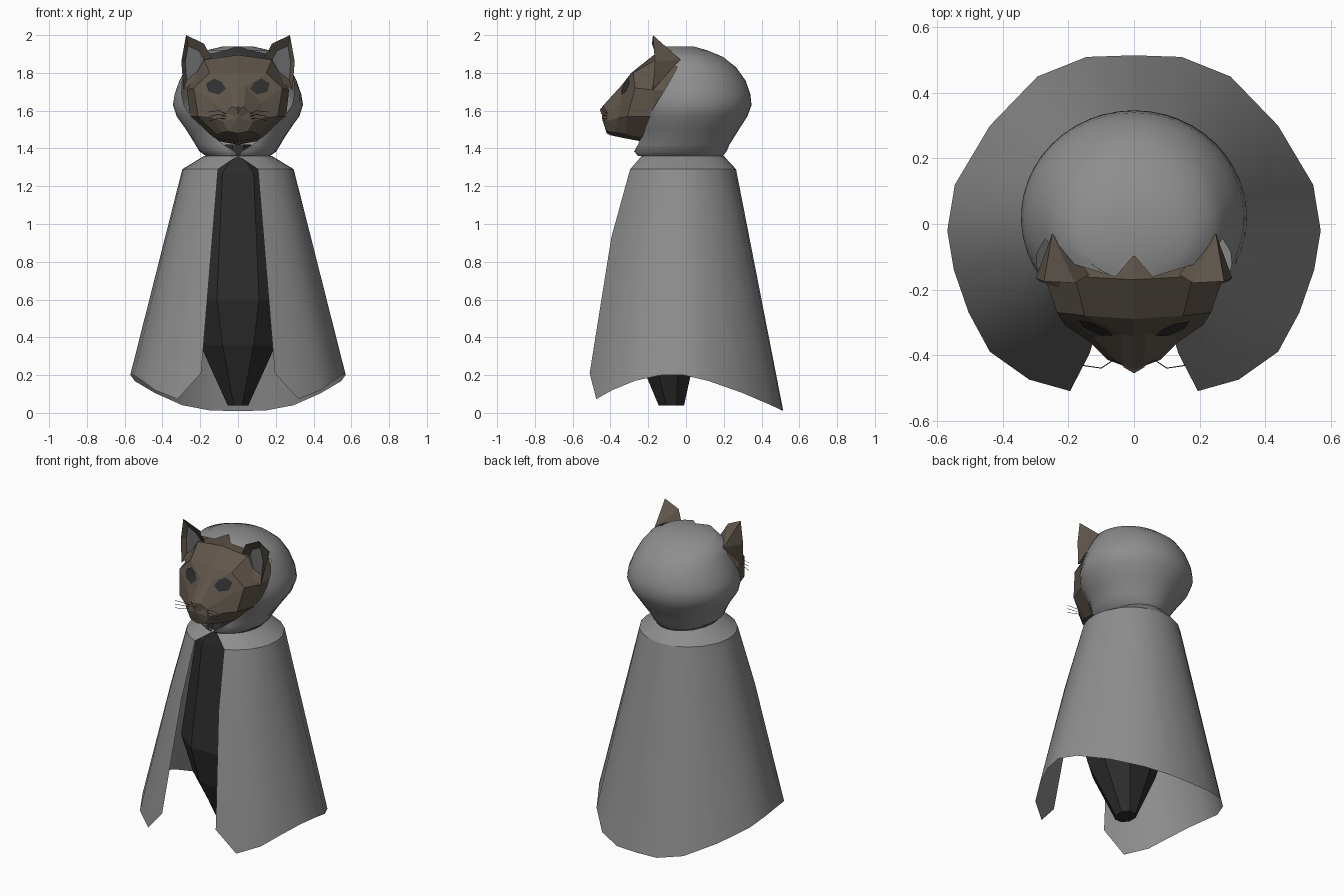
import bpy, bmesh, math
from mathutils import Vector
from mathutils.bvhtree import BVHTree

if "Cube" in bpy.data.objects:
    bpy.data.objects.remove(bpy.data.objects["Cube"])


def mat(name, r, g, b):
    m = bpy.data.materials.new(name)
    m.diffuse_color = (r, g, b, 1)
    m.use_nodes = True
    m.node_tree.nodes["Principled BSDF"].inputs["Base Color"].default_value = m.diffuse_color
    return m


CLOTH = mat("grey cloth", .27, .27, .27)
DARK = mat("dark garment", .026, .026, .026)
FUR = mat("brown fur", .115, .092, .070)
EYE = mat("eye black", .030, .030, .032)
EAR = mat("inner ear grey", .13, .13, .13)
NOSE = mat("nose brown", .14, .095, .075)


def finish(name, bm, mats, smooth=None, fix=True):
    if fix:
        bmesh.ops.recalc_face_normals(bm, faces=bm.faces)
    me = bpy.data.meshes.new(name)
    bm.to_mesh(me)
    for m in mats:
        me.materials.append(m)
    if smooth:
        me.shade_smooth()
        me.set_sharp_from_angle(angle=math.radians(smooth))
    ob = bpy.data.objects.new(name, me)
    bpy.context.collection.objects.link(ob)
    return ob


def loft(rings, closed=True, cap_start=False, cap_end=False):
    bm = bmesh.new()
    vs = [[bm.verts.new(p) for p in r] for r in rings]
    n = len(vs[0])
    for a, b in zip(vs, vs[1:]):
        for i in range(n if closed else n - 1):
            j = (i + 1) % n
            bm.faces.new((a[i], a[j], b[j], b[i]))
    if cap_start:
        bm.faces.new(vs[0])
    if cap_end:
        bm.faces.new(vs[-1])
    return bm


def both(half, first_on_axis=True):
    """Mirror a half outline in x; its last point lies on the axis."""
    rest = half[1:-1] if first_on_axis else half[:-1]
    return half + [(-x, y, z) for x, y, z in reversed(rest)]


# Cloak with shoulder collar: open sheet, hem dips at front tips and back
hem_xy = [(.195, -.51), (.32, -.475), (.44, -.39), (.505, -.27), (.55, -.14), (.57, -.02),
          (.547, .12), (.44, .30), (.295, .45), (.145, .51), (0, .515)]
angles = [21, 35, 52, 67, 79, 92, 108, 130, 148, 165, 180]


def hem_z(y):
    if y < -.05:
        return .205 - .135 * ((y + .05) / .43) ** 2
    return .205 - .195 * ((y + .05) / .565) ** 1.4


rows = [[], [], [], []]
for i, ((hx, hy), a) in enumerate(zip(hem_xy, angles)):
    s, c = math.sin(math.radians(a)), math.cos(math.radians(a))
    hem = Vector((hx, hy, .21 if i == 0 else hem_z(hy)))
    top = Vector((.295 * s, -.025 - .29 * c, 1.29))
    mid = top.lerp(hem, 1 / 3) + Vector((0, -.03 * max(0, c), 0))
    neck = Vector((0.002 if i == 0 else .18 * s, -.025 - .225 * c, 1.36))
    for row, p in zip(rows, (neck, top, mid, hem)):
        row.append(tuple(p))
finish("cloak", loft([both(r, False) for r in rows], closed=False), [CLOTH], 30)

# Hood: stacked elliptical arcs, each with its own front opening angle
hood_rows = [  # z, centre y, x radius, y radius, opening half angle
    (1.36, -.03, .17, .225, 2), (1.385, -.03, .205, .245, 5), (1.42, -.02, .225, .25, 20),
    (1.50, 0, .275, .28, 39), (1.57, .01, .325, .315, 49), (1.63, .02, .345, .327, 56),
    (1.69, .02, .335, .32, 63), (1.76, .01, .31, .305, 72), (1.83, 0, .275, .265, 80),
    (1.885, -.02, .235, .215, 64), (1.92, -.03, .165, .14, 20), (1.94, -.03, .08, .07, 3)]
STEPS = 32
rings = []
for z, cy, rx, ry, t0 in hood_rows:
    ring = []
    for k in range(STEPS + 1):
        t = math.radians(t0 + (360 - 2 * t0) * k / STEPS)
        ring.append((rx * math.sin(t), cy - ry * math.cos(t), z))
    rings.append(ring)
finish("hood", loft(rings, closed=False, cap_end=True), [CLOTH], 50)

# Dark body inside the cloak: eight-sided, tapering to the foot
body_rows = [(.04, .055, -.145, -.01), (.36, .20, -.28, .06), (.60, .27, -.33, .09),
             (1.27, .20, -.255, .14), (1.35, .08, -.235, .06), (1.42, .07, -.20, .05)]
rings = []
for z, rx, y0, y1 in body_rows:
    ring = []
    for k in range(8):
        t = math.radians(22.5 + 45 * k)
        ring.append((rx * 1.08 * math.cos(t), (y0 + y1) / 2 + (y1 - y0) / 2 * 1.08 * math.sin(t), z))
    rings.append(ring)
finish("body", loft(rings, True, True, True), [DARK])

# Low-poly cat head: cross-sections from the back to the muzzle
sections = [
    [(0, .05, 1.88), (.19, .03, 1.84), (.25, 0, 1.70), (.23, 0, 1.56), (.11, 0, 1.44), (0, 0, 1.42)],
    [(0, -.17, 1.895), (.18, -.16, 1.87), (.27, -.17, 1.71), (.255, -.18, 1.57), (.13, -.22, 1.455), (0, -.25, 1.44)],
    [(0, -.29, 1.80), (.15, -.28, 1.80), (.235, -.27, 1.72), (.21, -.31, 1.57), (.11, -.32, 1.475), (0, -.33, 1.455)],
    [(0, -.345, 1.73), (.04, -.335, 1.73), (.125, -.345, 1.64), (.135, -.36, 1.56), (.085, -.38, 1.485), (0, -.40, 1.47)],
    [(0, -.445, 1.62), (.032, -.435, 1.62), (.06, -.415, 1.59), (.08, -.415, 1.545), (.05, -.415, 1.49), (0, -.42, 1.48)]]
bm = loft([both(s) for s in sections], True, True, False)
rim = [bm.verts.new(p) for p in both(sections[-1])]
tip = bm.verts.new((0, -.445, 1.56))
for i in range(10):
    bm.faces.new((rim[i], rim[(i + 1) % 10], tip))
bmesh.ops.remove_doubles(bm, verts=bm.verts, dist=.0005)
bmesh.ops.recalc_face_normals(bm, faces=bm.faces)
tree = BVHTree.FromBMesh(bm)
finish("head", bm, [FUR])

# Eyes: thin plates laid onto the face
outline = [(.065, 1.715), (.085, 1.75), (.125, 1.77), (.168, 1.745), (.155, 1.70), (.10, 1.685)]
for side, label in ((1, "left"), (-1, "right")):
    bm = bmesh.new()

    def on_face(x, z):
        hit = tree.ray_cast(Vector((side * x, -1, z)), Vector((0, 1, 0)))[0]
        return bm.verts.new(hit + Vector((0, -.007, 0)))
    c = on_face(.115, 1.728)
    ring = [on_face(x, z) for x, z in outline]
    for i in range(6):
        bm.faces.new((c, ring[i], ring[(i + 1) % 6]))
    finish("eye_" + label, bm, [EYE])

# Nose: small wedge on the muzzle
bm = bmesh.new()
n = [bm.verts.new(p) for p in ((-.032, -.437, 1.622), (.032, -.437, 1.622), (0, -.447, 1.578), (0, -.456, 1.608))]
for f in ((0, 1, 3), (1, 2, 3), (2, 0, 3), (0, 2, 1)):
    bm.faces.new([n[i] for i in f])
finish("nose", bm, [NOSE])

# Ears: angular rim, recessed grey inside, pointed back
ear_rim = [(.13, -.15, 1.86), (.18, -.18, 1.955), (.275, -.175, 2.0), (.30, -.165, 1.86),
           (.288, -.175, 1.71), (.21, -.20, 1.77)]
for side, label in ((1, "left"), (-1, "right")):
    bm = bmesh.new()
    mid = Vector((.245, -.17, 1.85))
    rim = [bm.verts.new((side * x, y, z)) for x, y, z in ear_rim]
    inner = []
    for p in ear_rim:
        q = mid.lerp(Vector(p), .62) + Vector((0, .03, 0))
        inner.append(bm.verts.new((side * q.x, q.y, q.z)))
    b1 = bm.verts.new((side * .25, -.03, 1.87))
    for i in range(6):
        j = (i + 1) % 6
        bm.faces.new((rim[i], rim[j], inner[j], inner[i]))
        bm.faces.new((rim[j], rim[i], b1))
    bm.faces.new(inner).material_index = 1
    finish("ear_" + label, bm, [FUR, EAR])

# Whiskers: thin curved strands
cu = bpy.data.curves.new("whiskers", "CURVE")
cu.dimensions = "3D"
cu.bevel_depth = .0015
cu.bevel_resolution = 0
for side in (1, -1):
    for dz in (0, .02, .04):
        sp = cu.splines.new("POLY")
        sp.points.add(2)
        path = ((.055, -.41, 1.555 + dz * .6), (.10, -.44, 1.56 + dz), (.155, -.432, 1.545 + dz * 1.2))
        for pt, (x, y, z) in zip(sp.points, path):
            pt.co = (side * x, y, z, 1)
cu.materials.append(EYE)
bpy.context.collection.objects.link(bpy.data.objects.new("whiskers", cu))
